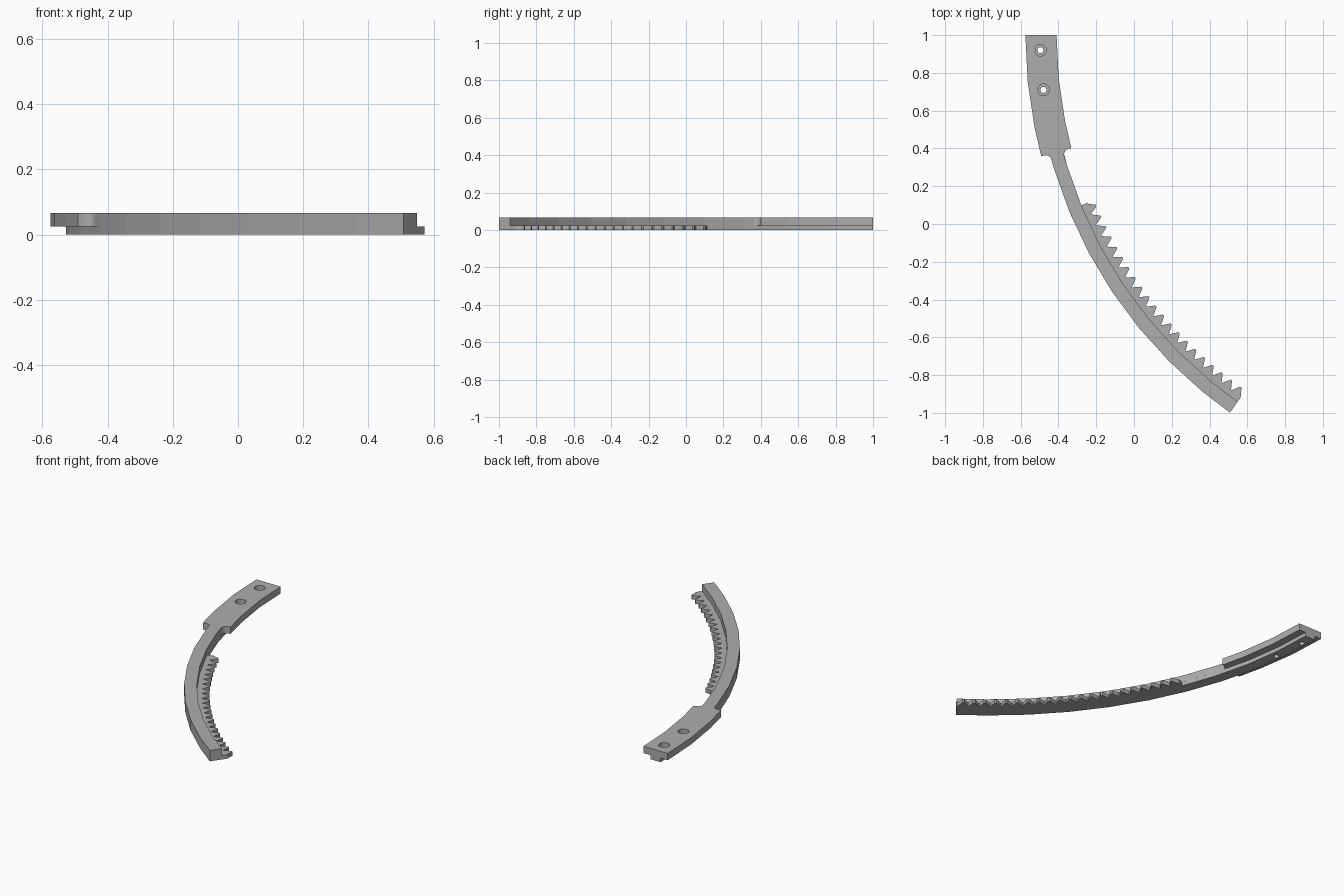
import bpy
import bmesh
from math import cos, sin, radians

if "Cube" in bpy.data.objects:
    bpy.data.objects.remove(bpy.data.objects["Cube"])

# Shared arc: the whole part follows one circle, faceted in 64 steps
CX, CY = 1.918, 1.0
STEP = 360 / 64
BAR_OUT, BAR_IN = 2.446, 2.375
PLATE_OUT, PLATE_IN = 2.493, 2.328
PLATE_END, RACK_START, END = 14.9, 22.3, 54.8
LOW, TOP = 0.025, 0.067
ROOT, TIP, TEETH = 2.345, 2.303, 21

grey = bpy.data.materials.new("plain grey")
grey.use_nodes = True
grey.diffuse_color = (0.42, 0.42, 0.42, 1)
grey.node_tree.nodes["Principled BSDF"].inputs["Base Color"].default_value = grey.diffuse_color


def polar(radius, angle):
    a = radians(angle)
    return (CX - radius * cos(a), CY - radius * sin(a))


def arc(radius, start, end):
    """Points along the shared circle, with corners on the facet grid."""
    low, high = sorted((start, end))
    inner = [i * STEP for i in range(64) if low + 0.05 < i * STEP < high - 0.05]
    angles = [low] + inner + [high]
    if start > end:
        angles.reverse()
    return [polar(radius, a) for a in angles]


def fillet(bar_radius, side, size=0.03, count=5):
    """Concave corner from the plate end to the bar."""
    points = []
    for i in range(count + 1):
        t = radians(90 * i / count)
        r = bar_radius + side * size * (1 - sin(t))
        along = size * (1 - cos(t))
        points.append(polar(r, PLATE_END + along / bar_radius * 57.3))
    return points


def extrude(name, outline, z0, z1):
    bm = bmesh.new()
    face = bm.faces.new([bm.verts.new((x, y, z0)) for x, y in outline])
    new = bmesh.ops.extrude_face_region(bm, geom=[face])["geom"]
    verts = [v for v in new if isinstance(v, bmesh.types.BMVert)]
    bmesh.ops.translate(bm, verts=verts, vec=(0, 0, z1 - z0))
    bmesh.ops.recalc_face_normals(bm, faces=bm.faces)
    mesh = bpy.data.meshes.new(name)
    bm.to_mesh(mesh)
    bm.free()
    mesh.materials.append(grey)
    obj = bpy.data.objects.new(name, mesh)
    bpy.context.collection.objects.link(obj)
    return obj


def boolean(obj, other, operation):
    """Apply a boolean and discard the second object."""
    mod = obj.modifiers.new(operation, "BOOLEAN")
    mod.operation, mod.solver, mod.object = operation, "EXACT", other
    bpy.context.view_layer.objects.active = obj
    bpy.ops.object.modifier_apply(modifier=mod.name)
    bpy.data.objects.remove(other)


# Lower layer: rail with a row of teeth along its inner edge
pitch = (END - RACK_START) / TEETH
teeth = []
for i in reversed(range(TEETH)):
    mid = RACK_START + (i + 0.5) * pitch
    for offset, radius in ((0.47, ROOT), (0.08, TIP), (-0.08, TIP), (-0.47, ROOT)):
        teeth.append(polar(radius, mid + offset * pitch))
rail = (arc(BAR_OUT, 0, END) + [polar(ROOT - 0.01, END)] + teeth
        + [polar(ROOT - 0.01, RACK_START)] + arc(BAR_IN, RACK_START, 0))
arm = extrude("curved_rack_arm", rail, 0, LOW)

# Upper layer: wide mounting plate that narrows into the bar
outer_corner = fillet(BAR_OUT, 1)
inner_corner = fillet(BAR_IN, -1)
bar_start = PLATE_END + 0.8
plate = (arc(PLATE_OUT, 0, PLATE_END) + outer_corner + arc(BAR_OUT, bar_start, END)
         + arc(BAR_IN, END, bar_start) + inner_corner[::-1] + arc(PLATE_IN, PLATE_END, 0))
upper = extrude("upper_layer", plate, LOW, TOP)
boolean(arm, upper, "UNION")

# Two counterbored screw holes
for angle in (1.9, 6.9):
    x, y = polar(2.415, angle)
    for radius, bottom in ((0.031, LOW), (0.016, -0.05)):
        circle = [(x + radius * cos(radians(a)), y + radius * sin(radians(a)))
                  for a in range(0, 360, 15)]
        cutter = extrude("hole_cutter", circle, bottom, 0.1)
        cutter.hide_render = True
        boolean(arm, cutter, "DIFFERENCE")

# Merge flat regions so the walls read as single facets
bm = bmesh.new()
bm.from_mesh(arm.data)
bmesh.ops.remove_doubles(bm, verts=bm.verts, dist=0.0002)
bmesh.ops.dissolve_limit(bm, angle_limit=radians(0.5), verts=bm.verts, edges=bm.edges)
bm.to_mesh(arm.data)
bm.free()
